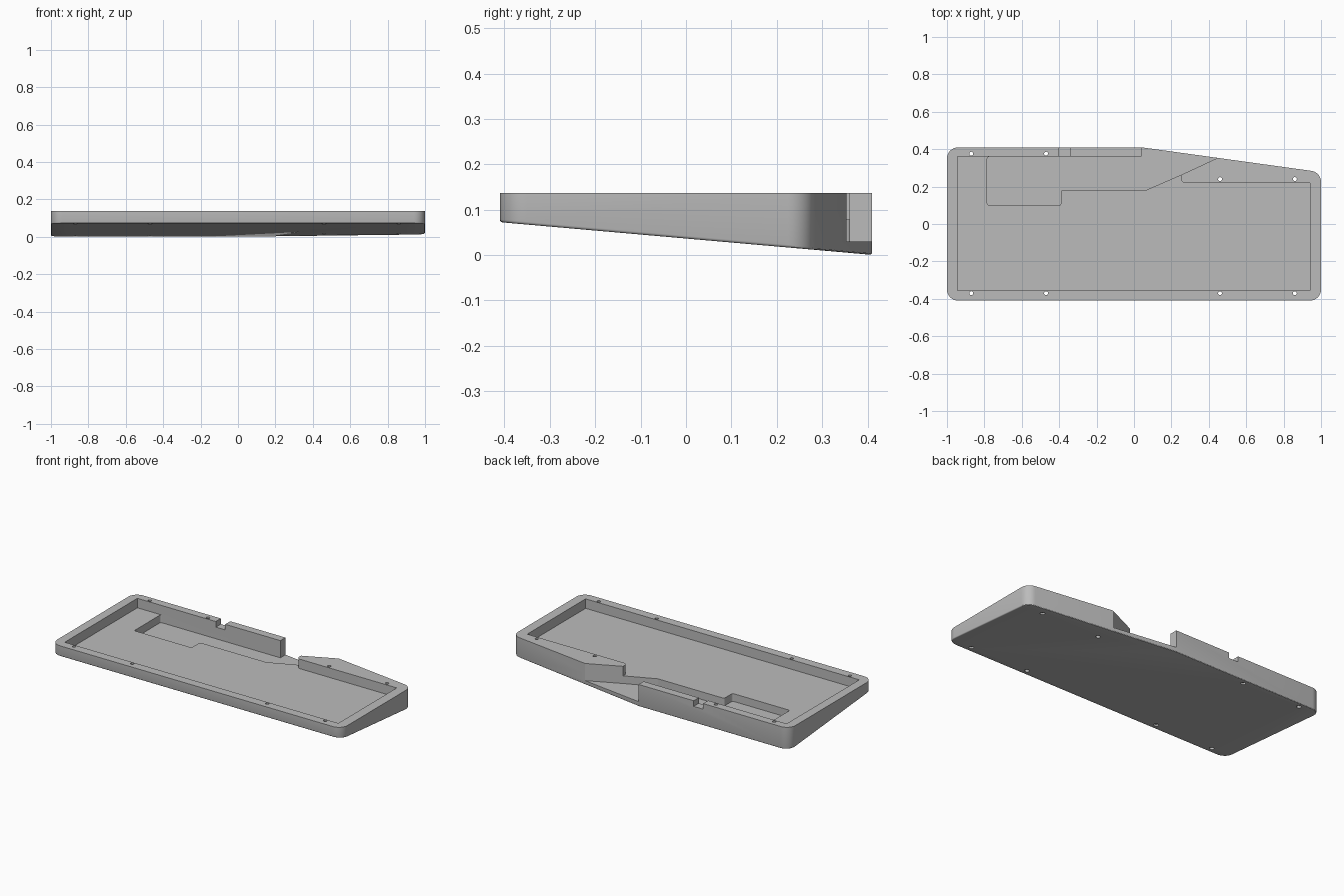
import bpy, bmesh, math
from mathutils import Vector

if "Cube" in bpy.data.objects:
    bpy.data.objects.remove(bpy.data.objects["Cube"])

TOP = 0.137
FLOOR = 0.078
POCKET = 0.03

grey = bpy.data.materials.new("case grey")
grey.diffuse_color = (0.5, 0.5, 0.5, 1)
grey.use_nodes = True
grey.node_tree.nodes["Principled BSDF"].inputs["Base Color"].default_value = grey.diffuse_color


def bottom(y):
    """Height of the tilted underside."""
    return 0.0365 - 0.0878 * y


def rounded(points, seg=8):
    """Turn (x, y, radius) corners into an outline with filleted corners."""
    out = []
    n = len(points)
    for i, (x, y, r) in enumerate(points):
        p = Vector((x, y))
        if r == 0:
            out.append(p)
            continue
        a = (Vector(points[i - 1][:2]) - p).normalized()
        b = (Vector(points[(i + 1) % n][:2]) - p).normalized()
        half = a.angle(b) / 2
        c = p + (a + b).normalized() * (r / math.sin(half))
        s = p + a * (r / math.tan(half)) - c
        e = p + b * (r / math.tan(half)) - c
        t = s.angle_signed(e)
        for k in range(seg + 1):
            f = -t * k / seg
            out.append(c + Vector((s.x * math.cos(f) - s.y * math.sin(f),
                                   s.x * math.sin(f) + s.y * math.cos(f))))
    return out


def prism(name, outline, low, high, bevel=0):
    """Extrude an outline from low(y) to high, optionally rounding the lower rim."""
    bm = bmesh.new()
    lo = [bm.verts.new((p.x, p.y, low(p.y))) for p in outline]
    hi = [bm.verts.new((p.x, p.y, high)) for p in outline]
    n = len(lo)
    base = bm.faces.new(lo[::-1])
    bm.faces.new(hi)
    for i in range(n):
        j = (i + 1) % n
        bm.faces.new((lo[i], lo[j], hi[j], hi[i]))
    bmesh.ops.recalc_face_normals(bm, faces=bm.faces)
    if bevel:
        bmesh.ops.bevel(bm, geom=list(base.edges), offset=bevel, segments=3,
                        profile=0.5, affect='EDGES')
    mesh = bpy.data.meshes.new(name)
    bm.to_mesh(mesh)
    bm.free()
    mesh.materials.append(grey)
    ob = bpy.data.objects.new(name, mesh)
    bpy.context.collection.objects.link(ob)
    return ob


def circle(x, y, r, n=20):
    return [Vector((x + r * math.cos(2 * math.pi * i / n),
                    y + r * math.sin(2 * math.pi * i / n))) for i in range(n)]


def cut(target, cutter):
    cutter.hide_render = True
    m = target.modifiers.new("cut", 'BOOLEAN')
    m.operation = 'DIFFERENCE'
    m.solver = 'EXACT'
    m.object = cutter
    bpy.context.view_layer.objects.active = target
    bpy.ops.object.modifier_apply(modifier=m.name)
    bpy.data.objects.remove(cutter)


# Wedge-shaped case body with slanted rear right edge
R = 0.06
case = prism("keyboard_case", rounded([
    (-1, -0.41, R), (1, -0.41, R), (1, 0.277, R), (0.04, 0.41, 0), (-1, 0.41, R)]),
    bottom, TOP, bevel=0.006)

# Main tray, open at the back between the two rear walls
cut(case, prism("tray_cutter", rounded([
    (-0.945, -0.355, 0), (0.94, -0.355, 0), (0.94, 0.22, 0), (0.25, 0.22, 0.025),
    (0.25, 0.262, 0), (0.49, 0.373, 0), (0.49, 0.5, 0), (0.04, 0.5, 0),
    (0.04, 0.36, 0), (-0.945, 0.36, 0)]), lambda y: FLOOR, 0.2))

# Deeper pocket along the back
cut(case, prism("pocket_cutter", rounded([
    (-0.785, 0.10, 0.012), (-0.39, 0.10, 0.012), (-0.39, 0.182, 0.012),
    (0.066, 0.182, 0.02), (0.25, 0.262, 0), (0.49, 0.373, 0), (0.49, 0.5, 0),
    (0.04, 0.5, 0), (0.04, 0.36, 0), (-0.785, 0.36, 0.012)]), lambda y: POCKET, 0.2))

# Cable notch in the rear wall
cut(case, prism("notch_cutter", rounded([
    (-0.405, 0.3, 0), (-0.34, 0.3, 0), (-0.34, 0.5, 0), (-0.405, 0.5, 0)]),
    lambda y: 0.102, 0.2))

# Screw holes with a shallow wider recess underneath
for x, rear in ((-0.87, 0.376), (-0.47, 0.376), (0.46, 0.24), (0.86, 0.24)):
    for y in (-0.37, rear):
        cut(case, prism("hole_cutter", circle(x, y, 0.0105), lambda v: -0.1, 0.2))
        cut(case, prism("recess_cutter", circle(x, y, 0.014), lambda v: -0.1,
                        bottom(y) + 0.012))

bpy.ops.object.select_all(action='DESELECT')
case.select_set(True)
bpy.context.view_layer.objects.active = case
bpy.ops.object.shade_smooth_by_angle(angle=math.radians(30))
